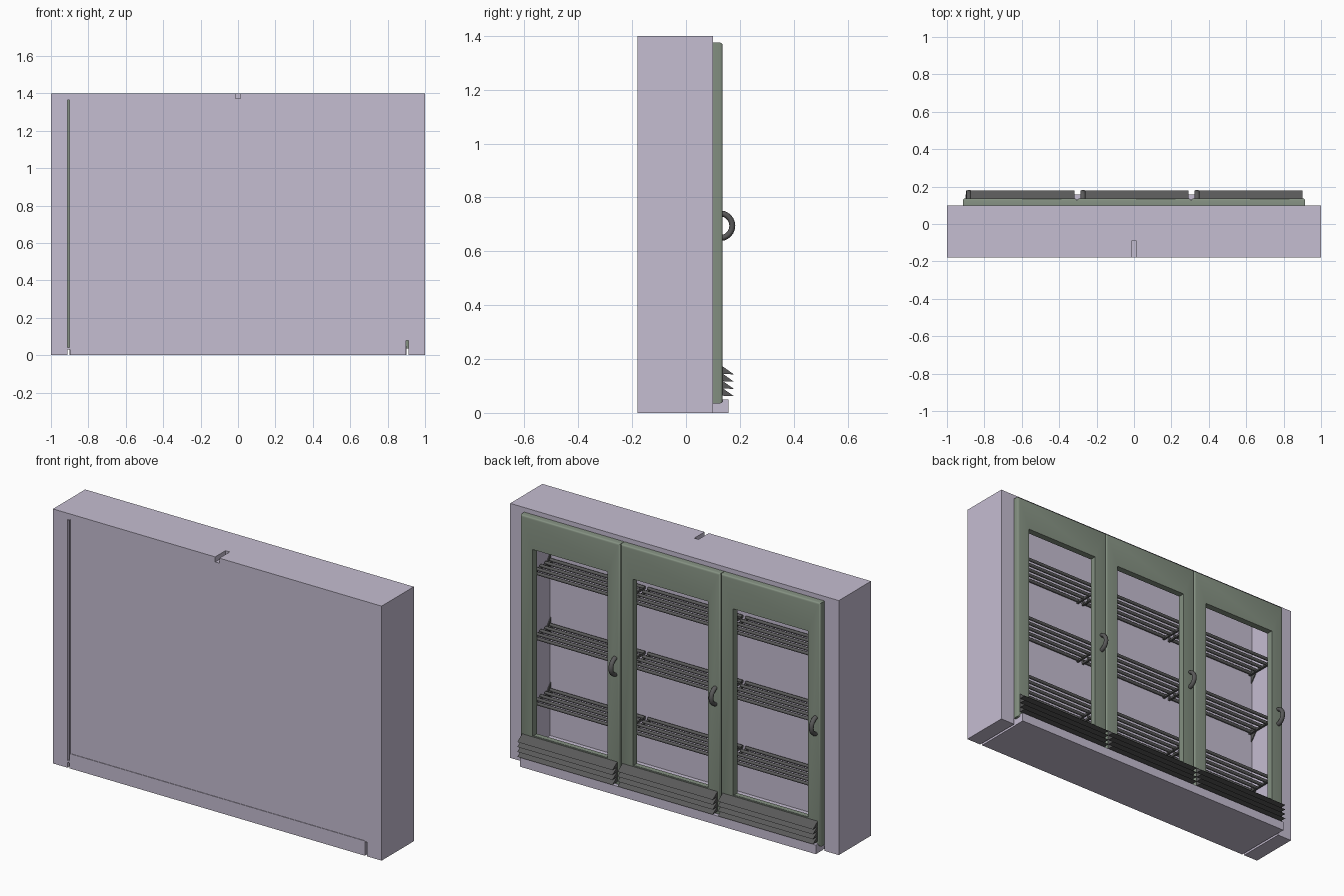
import bpy, bmesh, math
from mathutils import Vector

if "Cube" in bpy.data.objects:
    bpy.data.objects.remove(bpy.data.objects["Cube"])


def material(name, rgb):
    m = bpy.data.materials.new(name)
    m.diffuse_color = (*rgb, 1)
    m.use_nodes = True
    m.node_tree.nodes["Principled BSDF"].inputs["Base Color"].default_value = m.diffuse_color
    return m


LILAC = material("lilac_paint", (0.56, 0.51, 0.64))
GREEN = material("green_paint", (0.23, 0.28, 0.22))
DARK = material("dark_metal", (0.10, 0.10, 0.10))


def finish(name, bm, mat):
    bmesh.ops.recalc_face_normals(bm, faces=bm.faces[:])
    me = bpy.data.meshes.new(name)
    bm.to_mesh(me)
    bm.free()
    ob = bpy.data.objects.new(name, me)
    bpy.context.collection.objects.link(ob)
    if mat:
        me.materials.append(mat)
    return ob


def add_box(bm, x, y, z):
    """Box between (min, max) pairs."""
    vs = bmesh.ops.create_cube(bm, size=1)["verts"]
    for v in vs:
        v.co = Vector([(r[0] + r[1]) / 2 + c * (r[1] - r[0]) for c, r in zip(v.co, (x, y, z))])


def box(name, x, y, z, mat):
    bm = bmesh.new()
    add_box(bm, x, y, z)
    return finish(name, bm, mat)


def add_prism(bm, profile, x0, x1):
    """Closed prism: a (y, z) profile extruded along x."""
    a, b = ([bm.verts.new((x, y, z)) for y, z in profile] for x in (x0, x1))
    n = len(profile)
    bm.faces.new(a)
    bm.faces.new(b[::-1])
    for i in range(n):
        j = (i + 1) % n
        bm.faces.new((a[i], b[i], b[j], a[j]))


def smooth(ob):
    bpy.ops.object.select_all(action='DESELECT')
    ob.select_set(True)
    bpy.context.view_layer.objects.active = ob
    bpy.ops.object.shade_smooth_by_angle(angle=math.radians(46))


def cut(ob, name, x, y, z):
    c = box(name, x, y, z, None)
    c.hide_render = True
    c.hide_viewport = True
    m = ob.modifiers.new(name, 'BOOLEAN')
    m.operation = 'DIFFERENCE'
    m.solver = 'EXACT'
    m.object = c


# cabinet shell: open toward +y, with slots and a shallow recess in the rear
cabinet = box("cabinet", (-1, 1), (-0.18, 0.10), (0, 1.4), LILAC)
cut(cabinet, "interior_cutter", (-0.89, 0.89), (-0.09, 0.2), (0.08, 1.37))
cut(cabinet, "rear_recess_cutter", (-0.895, 0.895), (-0.3, -0.177), (0.081, 1.369))
cut(cabinet, "top_slot_cutter", (-0.013, 0.013), (-0.3, -0.09), (1.372, 1.5))
cut(cabinet, "side_slit_cutter", (-0.911, -0.9), (-0.3, 0.3), (0.04, 1.365))
for i, s in enumerate((-1, 1)):
    cut(cabinet, f"bottom_slot_cutter_{i}", (s * 0.905 - 0.0065, s * 0.905 + 0.0065),
        (-0.3, 0.3), (-0.1, 0.03 if s < 0 else 0.078))

# plinth in front of the doors
box("plinth", (-0.9, 0.9), (0.09, 0.157), (0, 0.05), LILAC)


def door(name, cx):
    """Rounded slab with a window opening."""
    ox, oz, wx, wz = 0.304, (0.035, 1.375), 0.228, (0.176, 1.203)
    bm = bmesh.new()
    loops = []
    for hx, zz in ((ox, oz), (wx, wz)):
        for y in (0.10, 0.136):
            loops.append([bm.verts.new((cx + sx * hx, y, zz[k]))
                          for sx, k in ((-1, 0), (1, 0), (1, 1), (-1, 1))])
    ob_, of_, ib_, if_ = loops
    for a, b in ((ob_, of_), (of_, if_), (if_, ib_), (ib_, ob_)):
        for i in range(4):
            j = (i + 1) % 4
            bm.faces.new((a[i], a[j], b[j], b[i]))
    rim = [e for e in bm.edges if all(v in of_ for v in e.verts)]
    bmesh.ops.bevel(bm, geom=rim, offset=0.010, segments=3, profile=0.5, affect='EDGES')
    smooth(finish(name, bm, GREEN))


def handle(name, cx):
    """Flattened C-shaped pull in the yz plane."""
    bm = bmesh.new()
    n, k, R = 14, 10, 0.046
    rings = []
    for i in range(n + 1):
        t = math.radians(-100 + 200 * i / n)
        ring = []
        for j in range(k):
            a = 2 * math.pi * j / k
            r = R + 0.011 * math.cos(a)
            ring.append(bm.verts.new((cx + 0.013 * math.sin(a),
                                      0.126 + r * math.cos(t), 0.695 + r * math.sin(t))))
        rings.append(ring)
    for p, q in zip(rings, rings[1:]):
        for j in range(k):
            bm.faces.new((p[j], p[(j + 1) % k], q[(j + 1) % k], q[j]))
    bm.faces.new(rings[0])
    bm.faces.new(rings[-1])
    smooth(finish(name, bm, DARK))


def louvre(name, cx):
    """Four downward-sloping slats."""
    bm = bmesh.new()
    for i in range(4):
        z = 0.062 + i * 0.027
        add_prism(bm, [(0.13, z + 0.034), (0.178, z), (0.13, z + 0.002)], cx - 0.287, cx + 0.292)
    finish(name, bm, DARK)


def shelf(name, cx, z):
    """Rod shelf resting on a cross bar at each end."""
    bm = bmesh.new()
    hw = 0.287
    for i in range(5):
        y = -0.08 + i * 0.0425
        prof = [(y + 0.009 * math.cos(a * math.pi / 4), z + 0.009 * math.sin(a * math.pi / 4))
                for a in range(8)]
        add_prism(bm, prof, cx - hw, cx + hw)
    for s in (-1, 1):
        x = cx + s * (hw - 0.008)
        add_box(bm, (x - 0.006, x + 0.006), (-0.09, 0.09), (z - 0.012, z - 0.001))
    smooth(finish(name, bm, DARK))


# three identical bays
for b, cx in enumerate((-0.61, 0, 0.61)):
    door(f"door_{b}", cx)
    handle(f"handle_{b}", cx - 0.273)
    louvre(f"louvre_{b}", cx)
    for r, z in enumerate((0.337, 0.695, 1.053)):
        shelf(f"shelf_{b}_{r}", cx * 0.975, z)

# small triangular shelf brackets in the rear corners
for r, z in enumerate((0.33, 0.687, 1.045)):
    for s in (-1, 1):
        bm = bmesh.new()
        add_prism(bm, [(-0.09, z + 0.045), (-0.055, z), (-0.09, z - 0.045)], s * 0.884, s * 0.889)
        finish(f"shelf_bracket_{r}_{'left' if s < 0 else 'right'}", bm, DARK)
